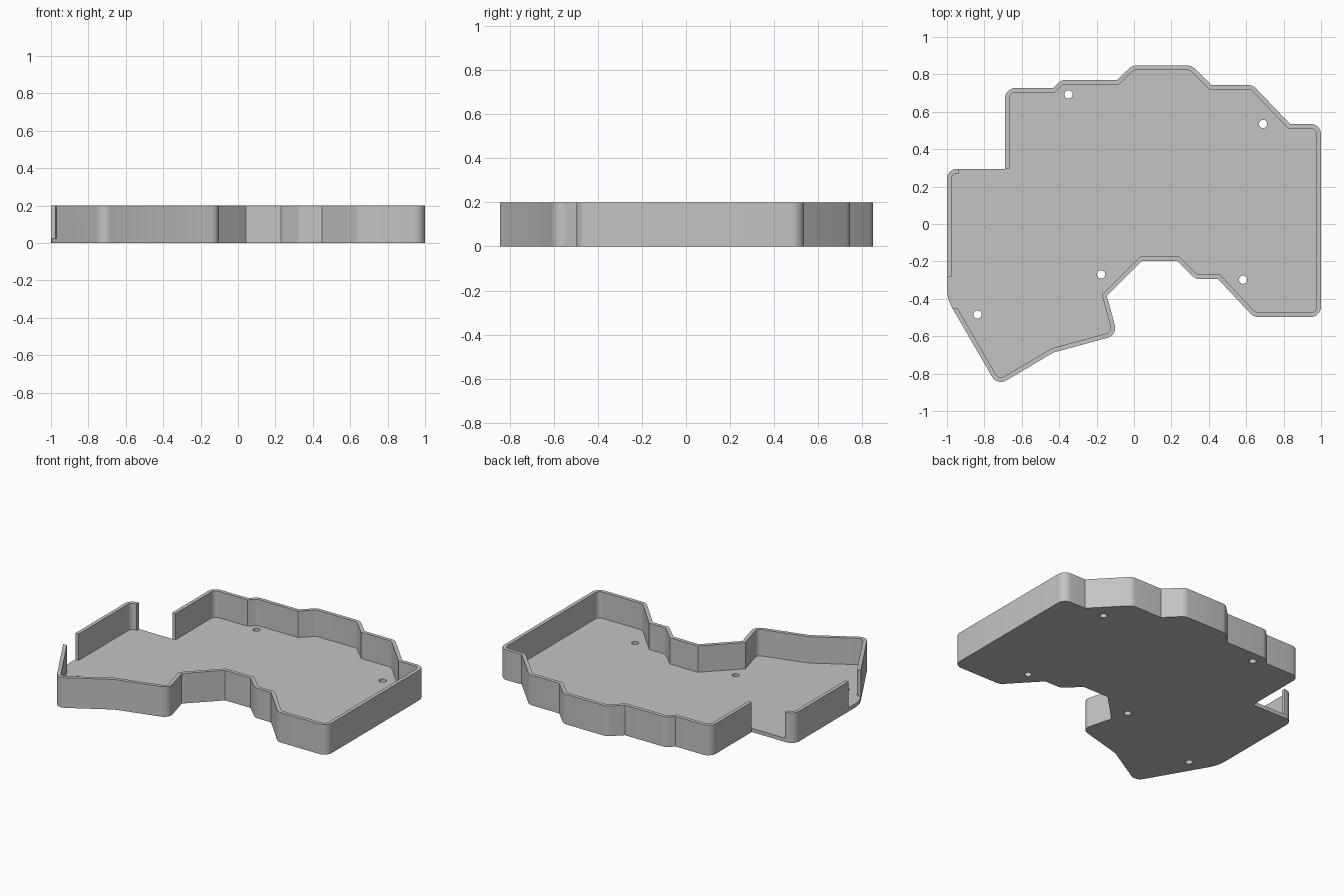
import bpy
import bmesh
import math
from mathutils import Vector

HEIGHT = 0.2
FLOOR = 0.025
WALL = 0.024
CORNER = 0.055

# Remove the default object
default = bpy.data.objects.get("Cube")
if default:
    bpy.data.objects.remove(default, do_unlink=True)

# Grey plastic
grey = bpy.data.materials.new("grey_plastic")
grey.use_nodes = True
colour = (0.55, 0.55, 0.55, 1)
grey.diffuse_color = colour
grey.node_tree.nodes["Principled BSDF"].inputs["Base Color"].default_value = colour

# Corners of the tray outline, counter-clockwise from the front tip
CORNERS = [
    (-0.731, -0.865), (-0.43, -0.687), (-0.088, -0.594), (-0.145, -0.385),
    (0.043, -0.197), (0.23, -0.197), (0.33, -0.295), (0.45, -0.295),
    (0.64, -0.497), (1, -0.497), (1, 0.535), (0.834, 0.535),
    (0.635, 0.743), (0.412, 0.743), (0.308, 0.847), (-0.01, 0.847),
    (-0.09, 0.77), (-0.39, 0.77), (-0.433, 0.727), (-0.69, 0.727),
    (-0.69, 0.295), (-1, 0.295), (-1, -0.4),
]
# The shallow bend on the left side has a wider curve
WIDE = {len(CORNERS) - 1: 0.2}


def outline(inset):
    """Inset the outline, rounding outward corners and keeping inward ones sharp."""
    points = [Vector(c) for c in CORNERS]
    result = []
    for i, p in enumerate(points):
        d1 = (p - points[i - 1]).normalized()
        d2 = (points[(i + 1) % len(points)] - p).normalized()
        n1, n2 = Vector((-d1.y, d1.x)), Vector((-d2.y, d2.x))
        miter = (n1 + n2) / (1 + n1.dot(n2))
        turn = math.atan2(d1.x * d2.y - d1.y * d2.x, d1.dot(d2))
        if turn < 0:
            result.append(p + miter * inset)
            continue
        radius = WIDE.get(i, CORNER)
        centre = p + miter * radius
        start = math.atan2(-n1.y, -n1.x)
        steps = max(3, round(turn / math.radians(11)))
        for k in range(steps + 1):
            a = start + turn * k / steps
            result.append(centre + (radius - inset) * Vector((math.cos(a), math.sin(a))))
    return result


def prism(name, points, bottom, top):
    """Extrude a flat outline between two heights."""
    bm = bmesh.new()
    face = bm.faces.new([bm.verts.new((x, y, bottom)) for x, y in points])
    extruded = bmesh.ops.extrude_face_region(bm, geom=[face])["geom"]
    verts = [v for v in extruded if isinstance(v, bmesh.types.BMVert)]
    bmesh.ops.translate(bm, verts=verts, vec=(0, 0, top - bottom))
    bmesh.ops.recalc_face_normals(bm, faces=bm.faces)
    mesh = bpy.data.meshes.new(name)
    bm.to_mesh(mesh)
    bm.free()
    mesh.materials.append(grey)
    obj = bpy.data.objects.new(name, mesh)
    bpy.context.collection.objects.link(obj)
    return obj


def rectangle(x1, x2, y1, y2):
    return [(x1, y1), (x2, y1), (x2, y2), (x1, y2)]


def circle(x, y, radius, sides=24):
    angles = [math.tau * k / sides for k in range(sides)]
    return [(x + radius * math.cos(a), y + radius * math.sin(a)) for a in angles]


def cut(target, cutter):
    """Subtract a cutter from the target and discard it."""
    cutter.hide_render = True
    mod = target.modifiers.new("cut", "BOOLEAN")
    mod.operation = "DIFFERENCE"
    mod.solver = "EXACT"
    mod.object = cutter
    bpy.context.view_layer.objects.active = target
    bpy.ops.object.modifier_apply(modifier=mod.name)
    bpy.data.objects.remove(cutter, do_unlink=True)


# Tray body, hollowed to leave a floor and a thin wall
tray = prism("case_tray", outline(0), 0, HEIGHT)
cut(tray, prism("hollow_cutter", outline(WALL), FLOOR, HEIGHT + 0.1))

# Openings in the back and left walls, down to the floor
for opening in (rectangle(-0.935, -0.64, 0.22, 0.295 + 0.0005),
                rectangle(-1.1, -0.925, -0.45, -0.28)):
    cut(tray, prism("opening_cutter", opening, FLOOR, HEIGHT + 0.1))

# Screw holes through the floor
for x, y in ((-0.35, 0.693), (0.69, 0.535), (-0.176, -0.27),
             (0.583, -0.298), (-0.837, -0.484)):
    cut(tray, prism("hole_cutter", circle(x, y, 0.022), -0.1, FLOOR + 0.05))

# Smooth rounded corners, crisp edges elsewhere
bpy.ops.object.select_all(action="DESELECT")
tray.select_set(True)
bpy.context.view_layer.objects.active = tray
bpy.ops.object.shade_smooth_by_angle(angle=math.radians(25))
